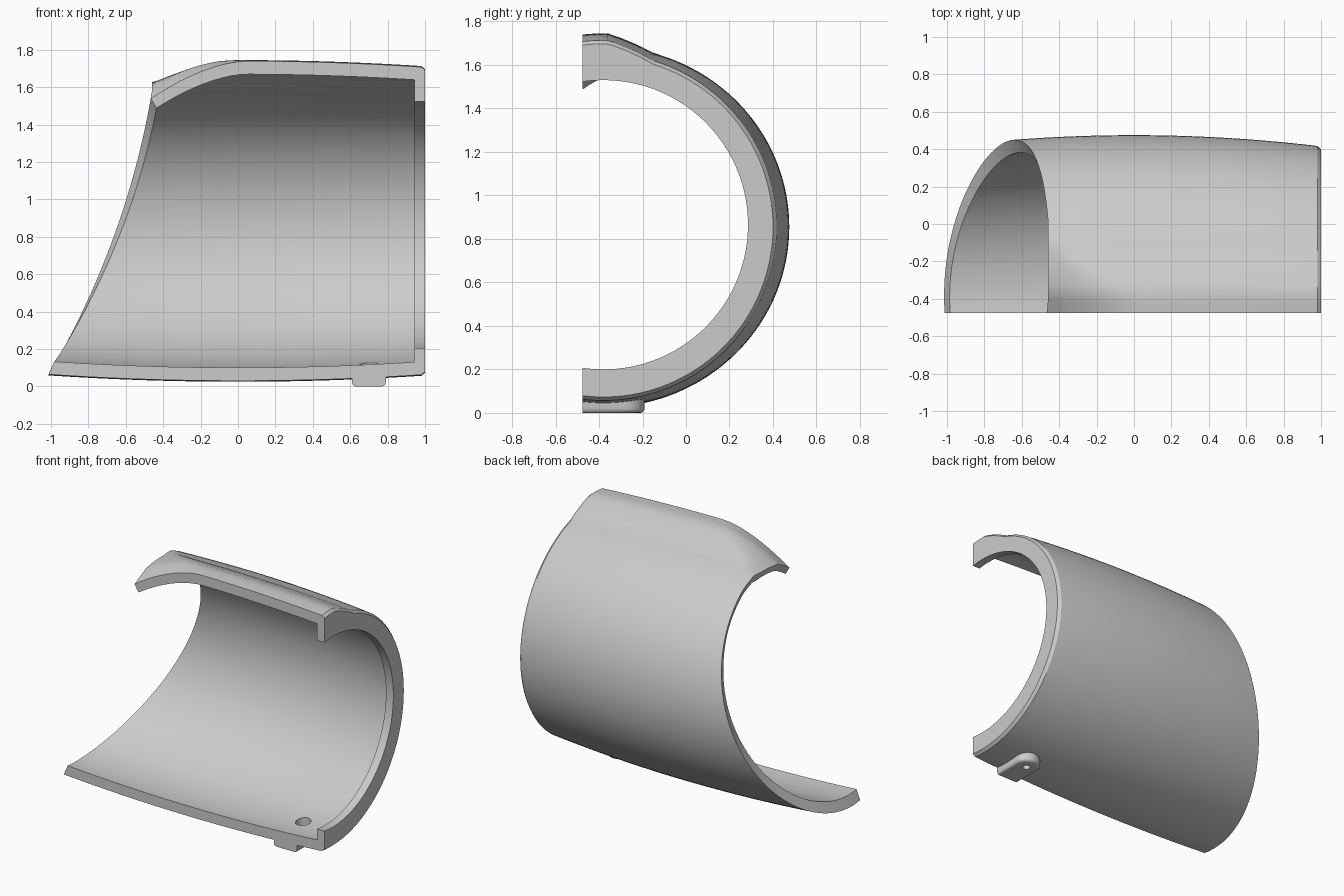
import bpy, bmesh, math

if "Cube" in bpy.data.objects:
    bpy.data.objects.remove(bpy.data.objects["Cube"])

grey = bpy.data.materials.new("plain_grey")
grey.use_nodes = True
grey.diffuse_color = (0.6, 0.6, 0.6, 1)
grey.node_tree.nodes["Principled BSDF"].inputs["Base Color"].default_value = (0.6, 0.6, 0.6, 1)

CUT_Y, AXIS_Y, AXIS_Z = -0.475, -0.38, 0.855
WALL = 0.07
AROUND, ALONG = 72, 28


def make_object(name, bm):
    bmesh.ops.recalc_face_normals(bm, faces=bm.faces)
    mesh = bpy.data.meshes.new(name)
    bm.to_mesh(mesh)
    bm.free()
    mesh.materials.append(grey)
    obj = bpy.data.objects.new(name, mesh)
    bpy.context.collection.objects.link(obj)
    return obj


def ring_point(x, s, ry, rz, cz):
    """Point on an arc that ends exactly on the cut plane at s = -1 and 1."""
    angle = s * math.acos((CUT_Y - AXIS_Y) / ry)
    return x, AXIS_Y + ry * math.cos(angle), cz + rz * math.sin(angle)


def wall_point(x, s, inset):
    """Barrelled wall with a flat top ridge that slopes down at the nose."""
    x, y, z = ring_point(x, s, 0.855 - 0.06 * x * x - inset,
                         0.83 - 0.033 * x * x - inset, AXIS_Z)
    if s > 0:
        z += 0.06 * min(1, max(0, (-0.15 - y) / 0.21))
        u = max(0, (0.05 - x) / 0.51)
        z -= 0.19 * u ** 1.7 * max(0, 1 - (y - CUT_Y) / (0.05 + 0.325 * u))
    return x, y, z


def rim_x(s):
    """Swept-back open rim, as a function of height."""
    z = wall_point(-0.46, s, 0)[2]
    return min(-0.46, -1 + 0.453 * (z - 0.06) - 0.125 * (z - 0.06) * (z - 0.8))


def section(s):
    """Closed lengthwise outline: outer wall, chamfer, end lip, inner wall."""
    start = rim_x(s)
    steps = [i / ALONG for i in range(ALONG + 1)]
    outer = [wall_point(start + (0.98 - start) * t, s, 0) for t in steps]
    lip = [wall_point(1, s, 0.015)]
    lip += [ring_point(x, s, 0.665, 0.665, 0.865) for x in (1, 0.943)]
    first = start + 0.03
    inner = [wall_point(first + (0.943 - first) * t, s, WALL) for t in reversed(steps)]
    return outer + lip + inner


# Half shell
bm = bmesh.new()
loops = [[bm.verts.new(p) for p in section(2 * j / AROUND - 1)] for j in range(AROUND + 1)]
for a, b in zip(loops, loops[1:]):
    for i in range(len(a)):
        k = (i + 1) % len(a)
        bm.faces.new((a[i], a[k], b[k], b[i]))
bm.faces.new(loops[0])
bm.faces.new(loops[-1])
shell = make_object("half_shell", bm)

# Mounting tab under the shell, with a rounded end
TAB_X, TAB_Y, TAB_R = 0.7, -0.28, 0.09
bm = bmesh.new()
outline = [(TAB_X - TAB_R, CUT_Y), (TAB_X + TAB_R, CUT_Y)]
outline += [(TAB_X + TAB_R * math.cos(math.pi * i / 20),
             TAB_Y + TAB_R * math.sin(math.pi * i / 20)) for i in range(21)]
base = bm.faces.new([bm.verts.new((x, y, 0)) for x, y in outline])
top = bmesh.ops.extrude_face_region(bm, geom=[base])["geom"]
bmesh.ops.translate(bm, vec=(0, 0, 0.075), verts=[v for v in top if isinstance(v, bmesh.types.BMVert)])
lower = [e for e in bm.edges if all(v.co.z < 0.001 for v in e.verts)
         and any(v.co.y > CUT_Y + 0.001 for v in e.verts)]
bmesh.ops.bevel(bm, geom=lower, offset=0.02, segments=3, profile=0.5, affect='EDGES')
for v in bm.verts:
    v.co.y = max(v.co.y, CUT_Y)
tab = make_object("mounting_tab", bm)


# Screw hole with a wider inner seat
def drill(targets, radius, low, high):
    bpy.ops.mesh.primitive_cylinder_add(vertices=32, radius=radius, depth=high - low,
                                        location=(TAB_X, TAB_Y, (low + high) / 2))
    cutter = bpy.context.object
    cutter.name = "hole_cutter"
    cutter.hide_render = True
    cutter.data.materials.append(grey)
    for obj in targets:
        mod = obj.modifiers.new("hole", 'BOOLEAN')
        mod.operation, mod.solver, mod.object = 'DIFFERENCE', 'EXACT', cutter
        bpy.context.view_layer.objects.active = obj
        bpy.ops.object.modifier_apply(modifier=mod.name)
    bpy.data.objects.remove(cutter)


drill([shell, tab], 0.025, -0.1, 0.3)
drill([shell, tab], 0.05, 0.06, 0.3)

# Smooth curved walls, crisp edges
for obj in (shell, tab):
    bpy.ops.object.select_all(action='DESELECT')
    obj.select_set(True)
    bpy.context.view_layer.objects.active = obj
    bpy.ops.object.shade_smooth_by_angle(angle=math.radians(30))
